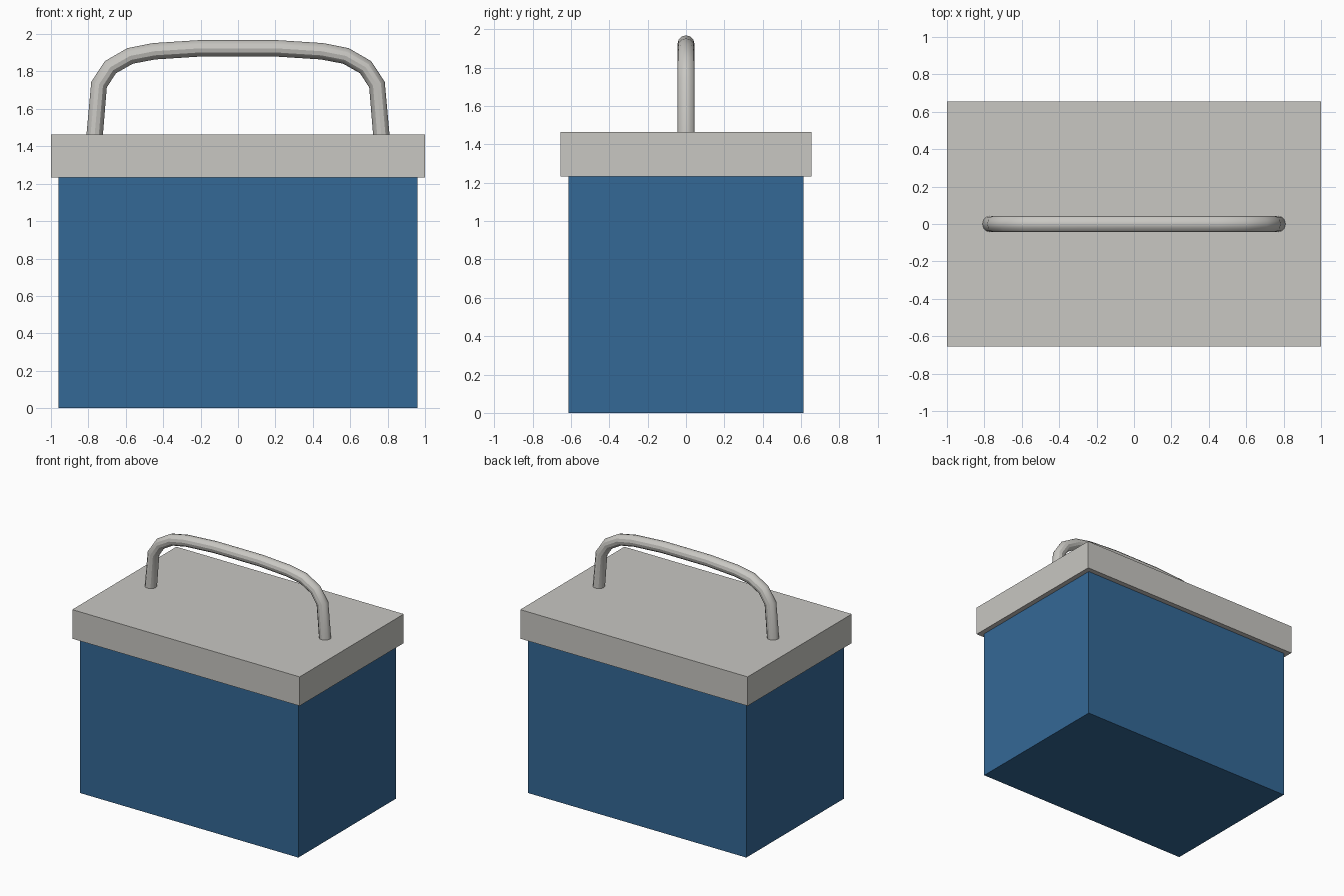
import bpy

if "Cube" in bpy.data.objects:
    bpy.data.objects.remove(bpy.data.objects["Cube"], do_unlink=True)


def make_material(name, rgb):
    mat = bpy.data.materials.new(name)
    mat.use_nodes = True
    color = (*rgb, 1)
    mat.diffuse_color = color
    mat.node_tree.nodes["Principled BSDF"].inputs["Base Color"].default_value = color
    return mat


def box(name, width, depth, bottom, top, mat):
    bpy.ops.mesh.primitive_cube_add(size=1, location=(0, 0, (bottom + top) / 2))
    obj = bpy.context.object
    obj.name = name
    obj.scale = (width, depth, top - bottom)
    bpy.ops.object.transform_apply(location=False, rotation=False, scale=True)
    obj.data.materials.append(mat)
    return obj


blue = make_material("blue", (0.034, 0.138, 0.305))
light_grey = make_material("light grey", (0.58, 0.57, 0.54))

# Container and overhanging lid
box("cooler_body", 1.92, 1.226, 0, 1.232, blue)
box("lid", 2, 1.308, 1.232, 1.463, light_grey)

# Carrying handle: half path mirrored into a full arch
half = [(-0.769, 1.43), (-0.743, 1.73), (-0.682, 1.823), (-0.577, 1.883),
        (-0.449, 1.908), (-0.2, 1.924)]
path = half + [(-x, z) for x, z in reversed(half)]

curve = bpy.data.curves.new("handle", "CURVE")
curve.dimensions = "3D"
curve.bevel_depth = 0.044
curve.bevel_resolution = 4
curve.use_fill_caps = True
spline = curve.splines.new("POLY")
spline.points.add(len(path) - 1)
for point, (x, z) in zip(spline.points, path):
    point.co = (x, 0, z, 1)
handle = bpy.data.objects.new("handle", curve)
bpy.context.collection.objects.link(handle)
curve.materials.append(light_grey)

# Turn the handle into a smooth-shaded mesh
bpy.ops.object.select_all(action="DESELECT")
handle.select_set(True)
bpy.context.view_layer.objects.active = handle
bpy.ops.object.convert(target="MESH")
bpy.ops.object.shade_smooth_by_angle()
